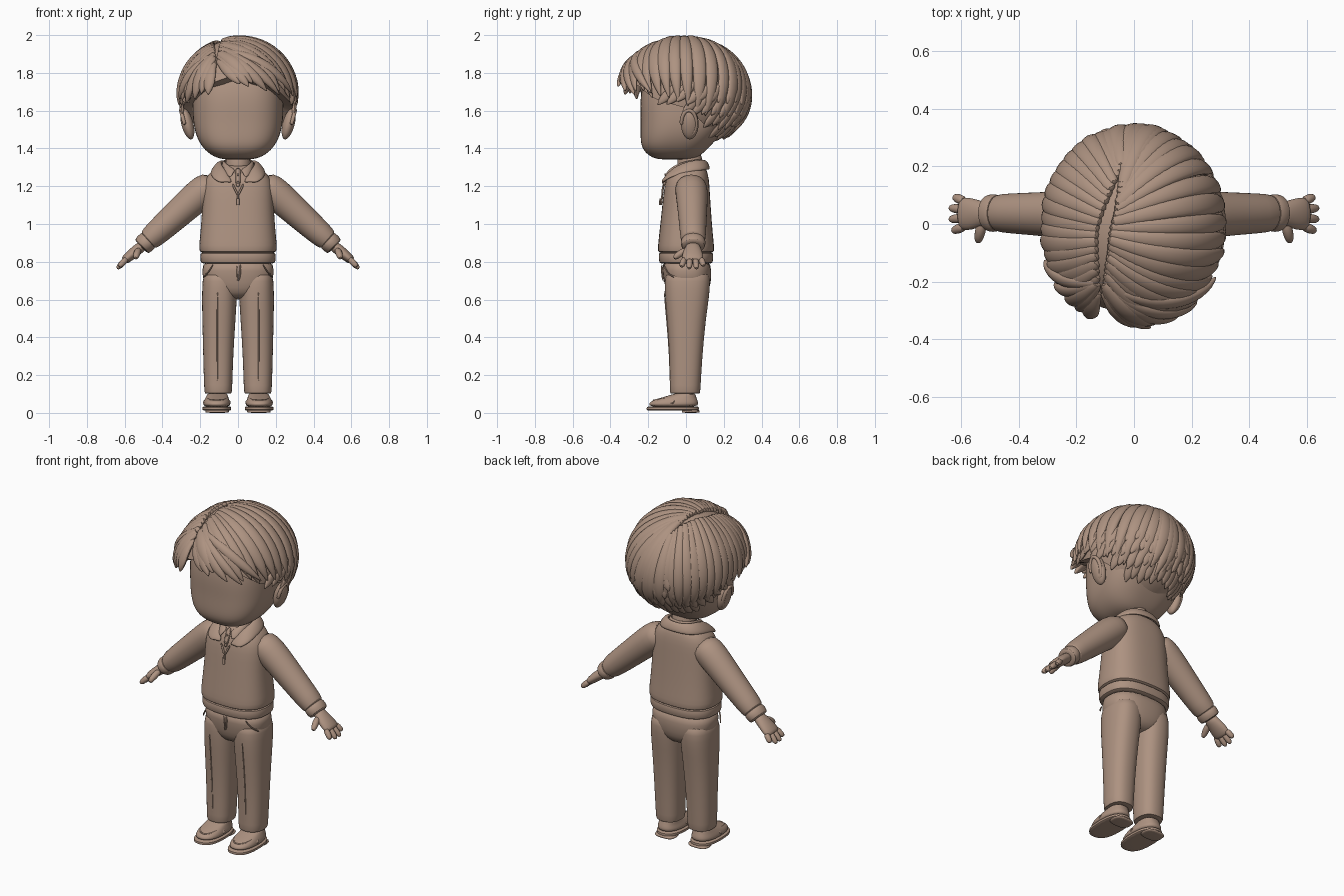
import bpy, bmesh, math, random
from mathutils import Vector as V

if "Cube" in bpy.data.objects:
    bpy.data.objects.remove(bpy.data.objects["Cube"])

random.seed(4)
clay = bpy.data.materials.new("clay brown")
clay.diffuse_color = (0.42, 0.29, 0.22, 1)
clay.use_nodes = True
clay.node_tree.nodes["Principled BSDF"].inputs["Base Color"].default_value = clay.diffuse_color


def finish(name, bm, sub=1, mirror=False, solid=0, angle=50):
    bmesh.ops.recalc_face_normals(bm, faces=bm.faces)
    me = bpy.data.meshes.new(name)
    bm.to_mesh(me)
    bm.free()
    me.materials.append(clay)
    ob = bpy.data.objects.new(name, me)
    bpy.context.collection.objects.link(ob)
    if mirror:
        m = ob.modifiers.new("mirror", 'MIRROR')
        m.use_mirror_merge = solid > 0
    if solid:
        m = ob.modifiers.new("thickness", 'SOLIDIFY')
        m.thickness, m.offset = solid, 0
    if sub:
        m = ob.modifiers.new("smooth", 'SUBSURF')
        m.levels = m.render_levels = sub
    bpy.context.view_layer.objects.active = ob
    ob.select_set(True)
    bpy.ops.object.shade_smooth_by_angle(angle=math.radians(angle))
    ob.select_set(False)
    return ob


def add_loft(bm, rings, n=16, e=2.0):
    """Skin over rings of (centre, half axis a, half axis b), superellipse power e."""
    loops = []
    for c, a, b in rings:
        loop = []
        for i in range(n):
            t = 2 * math.pi * i / n
            co, si = math.cos(t), math.sin(t)
            u = math.copysign(abs(co) ** (2 / e), co)
            v = math.copysign(abs(si) ** (2 / e), si)
            loop.append(bm.verts.new(V(c) + V(a) * u + V(b) * v))
        loops.append(loop)
    for p, q in zip(loops, loops[1:]):
        for i in range(n):
            bm.faces.new((p[i], p[(i + 1) % n], q[(i + 1) % n], q[i]))
    bm.faces.new(loops[0])
    bm.faces.new(loops[-1])


def stack(name, rows, n=24, e=2.5, **kw):
    """Vertical loft from rows of (z, x centre, y centre, half width, half depth)."""
    bm = bmesh.new()
    add_loft(bm, [((x, y, z), (rx, 0, 0), (0, ry, 0)) for z, x, y, rx, ry in rows], n, e)
    return finish(name, bm, **kw)


def path_rings(pts, up):
    """pts: (position, half width across, half thickness along up)."""
    out = []
    for i, (p, w, h) in enumerate(pts):
        t = (V(pts[min(i + 1, len(pts) - 1)][0]) - V(pts[max(i - 1, 0)][0])).normalized()
        u = V(up)
        u = (u - t * u.dot(t)).normalized()
        out.append((V(p), t.cross(u) * w, u * h))
    return out


def tube(name, paths, up=(0, 0, 1), n=10, e=2.0, **kw):
    bm = bmesh.new()
    for pts in paths:
        add_loft(bm, path_rings(pts, up), n, e)
    return finish(name, bm, **kw)


def line(pts, r):
    return [(p, r, r) for p in pts]


# --- head, neck, ears
stack("head", [(1.34, 0, -.06, .07, .08), (1.355, 0, -.06, .13, .13), (1.40, 0, -.06, .188, .178),
               (1.47, 0, -.03, .225, .212), (1.55, 0, 0, .24, .24), (1.65, 0, .01, .243, .255),
               (1.75, 0, .02, .235, .25), (1.85, 0, .02, .19, .2)], n=32, e=2.7, sub=2)
stack("neck", [(1.22, 0, .02, .07, .07), (1.3, 0, .02, .065, .065), (1.4, 0, .02, .07, .07)], e=2)
ear = []
for s in range(7):
    a = math.pi * (0.06 + 0.88 * s / 6)
    ear.append(((.268 - .022 * math.cos(a), .02, 1.53 - .084 * math.cos(a)), .034 * math.sin(a), .05 * math.sin(a)))
tube("ear", [ear], up=(0, 1, 0), n=14, mirror=True)
rim = [((.285 + .018 * math.sin(a), .015 + .04 * math.cos(a), 1.535 + .068 * math.sin(a)), .011, .011)
       for a in [math.radians(-70 + 260 * i / 12) for i in range(13)]]
tube("ear_rim", [rim], up=(1, 0, 0), n=8, mirror=True)

# --- hair: a cap with swept locks over it
C = V((0, 0, 1.68))


def lerp_table(x, table):
    for (x0, y0), (x1, y1) in zip(table, table[1:]):
        if x <= x1:
            return y0 + (y1 - y0) * (x - x0) / (x1 - x0)
    return table[-1][1]


def hairline(az):
    f = abs((math.degrees(az) + 90 + 180) % 360 - 180)
    return lerp_table(f, [(0, 1.80), (40, 1.73), (60, 1.66), (90, 1.61), (115, 1.50), (140, 1.43), (180, 1.41)])


def rz(d):
    return .315 if d >= 0 else .29


def scalp(d, r=1.0):
    return C + V((d.x * .312, d.y * .342, d.z * rz(d.z))) * r


def direction(az, z):
    s = max(-.97, min(.97, (z - C.z) / rz(z - C.z)))
    c = math.sqrt(1 - s * s)
    return V((c * math.cos(az), c * math.sin(az), s))


bm = bmesh.new()
N, M = 64, 14
loops = []
for j in range(1, M + 2):
    loop = []
    for i in range(N):
        az = 2 * math.pi * i / N
        lat = math.asin(direction(az, hairline(az)).z)
        a = math.pi / 2 + (lat - math.pi / 2) * min(j, M) / M
        d = V((math.cos(a) * math.cos(az), math.cos(a) * math.sin(az), math.sin(a)))
        loop.append(bm.verts.new(scalp(d, .95 if j <= M else .72)))
    loops.append(loop)
for p, q in zip(loops, loops[1:]):
    for i in range(N):
        bm.faces.new((p[i], p[(i + 1) % N], q[(i + 1) % N], q[i]))
bm.faces.new(loops[0])
finish("hair_cap", bm, sub=0)


def lock(bm, d0, d1, w, th, start=.5, lift=0.0, base=.96, steps=9, puff=0.0):
    pts = []
    for k in range(steps + 1):
        s = k / steps
        d = d0.slerp(d1, s)
        r = base + lift * s ** 3 + puff * math.sin(math.pi * s)
        wide = (start + (1 - start) * min(1, s / .45)) * (1 - max(0, (s - .6) / .4) ** 2 * .93)
        pts.append((scalp(d, r), w * wide, th * (.55 + .45 * wide) * (1 if s < .99 else .3)))
    rings = []
    for k, (p, w_, h_) in enumerate(pts):
        t = (pts[min(k + 1, steps)][0] - pts[max(k - 1, 0)][0]).normalized()
        u = p - C
        u = (u - t * u.dot(t)).normalized()
        rings.append((p, t.cross(u) * w_, u * h_))
    add_loft(bm, rings, 8)


def part(t, side):
    x = lerp_table(t, [(0, -.12), (.5, -.11), (1, -.03)]) + side * .014
    y = -.24 + .44 * t
    d = V((x / .312, y / .342, 0))
    d.z = math.sqrt(max(.02, 1 - d.length_squared))
    return d.normalized()


bm = bmesh.new()
for side, count, a0, a1 in ((1, 24, -88, 100), (-1, 20, -118, -262)):
    for i in range(count):
        t = i / (count - 1)
        az = math.radians(a0 + (a1 - a0) * t)
        z = hairline(az) + lerp_table(t, [(0, -.05), (.3, 0), (.5, .03), (1, .09)]) + random.uniform(-.02, .02)
        lock(bm, part(t ** .9, side), direction(az, z), .036 + .008 * random.random(), .02,
             start=.6, lift=.09 * (1 - t) ** 2 + .03 * random.random(),
             base=.955 + .02 * random.random(), puff=.05 * (1 - t))
# front fringe wisps with outward tips
for az, z, w in ((-62, 1.70, .035), (-48, 1.68, .03), (-30, 1.69, .03), (-134, 1.66, .035), (-146, 1.64, .03),
                 (-160, 1.66, .03), (-76, 1.74, .04)):
    a = math.radians(az)
    s = 1 if az > -90 else -1
    lock(bm, part(.08, s), direction(a, z), w, .02, start=.6, lift=.08, base=.98, puff=.06)
finish("hair_locks", bm, sub=1)

# layered tufts around sides and back
bm = bmesh.new()
for row, z in enumerate((1.45, 1.51, 1.575, 1.64)):
    for i in range(30):
        az = math.radians(-40 + 260 * (i + .5 * (row % 2)) / 29)
        zz = z + random.uniform(-.012, .012)
        if zz < hairline(az) - .015:
            continue
        lean = math.radians(9 if math.cos(az) > 0 else -9) * abs(math.cos(az))
        lock(bm, direction(az + lean, zz + .11), direction(az - lean, zz), .027, .014,
             start=.5, lift=.045, base=.955 + .005 * row, steps=6)
finish("hair_tufts", bm, sub=1)

# --- sweater
stack("sweater_body", [(.845, 0, 0, .19, .135), (.852, 0, 0, .204, .15), (.88, 0, 0, .208, .15),
                       (.95, 0, 0, .2, .142), (1.08, 0, .002, .19, .13), (1.18, 0, .004, .188, .122),
                       (1.24, 0, .008, .176, .114), (1.285, 0, .015, .14, .096), (1.315, 0, .02, .08, .075)],
      n=28, e=2.6)
stack("sweater_hem", [(.79, 0, 0, .185, .13), (.793, 0, 0, .198, .142), (.82, 0, 0, .201, .146),
                      (.848, 0, 0, .2, .145), (.852, 0, 0, .185, .13)], n=28, e=2.6)
tube("sleeve", [[((.12, .025, 1.215), .07, .08), ((.17, .028, 1.185), .088, .088),
                 ((.23, .032, 1.135), .085, .085), ((.34, .035, 1.035), .076, .076),
                 ((.44, .037, .945), .068, .07), ((.475, .038, .914), .06, .066), ((.48, .038, .91), .045, .05)]],
     up=(0, 1, 0), n=18, mirror=True)
tube("cuff", [[((.47, .038, .918), .045, .05), ((.473, .038, .915), .054, .064), ((.49, .038, .9), .056, .068),
               ((.51, .038, .882), .053, .063), ((.513, .038, .879), .04, .048)]], up=(0, 1, 0), n=18, mirror=True)

# --- hands
tube("palm", [[((.495, .038, .893), .03, .035), ((.53, .036, .866), .03, .045), ((.565, .035, .838), .029, .058),
               ((.595, .035, .812), .025, .058), ((.605, .035, .803), .018, .05)]], up=(0, 1, 0), n=14, mirror=True)
fingers = []
for k, reach in enumerate((.036, .044, .044, .032)):
    y, dy = -.008 + .029 * k, (-.014, -.004, .005, .013)[k]
    for_r = .0185
    p = lambda s: (.588 + reach * s, y + dy * s, .818 - reach * 1.05 * s)
    fingers.append([(p(0), for_r, for_r * .9), (p(.5), for_r, for_r), (p(.95), for_r * .9, for_r * .9),
                    (p(1.2), for_r * .45, for_r * .45)])
fingers.append([((.525, .01, .865), .02, .02), ((.535, -.03, .845), .021, .021),
                ((.54, -.052, .828), .018, .018), ((.542, -.064, .816), .009, .009)])
tube("fingers", fingers, up=(.3, 1, .8), n=8, mirror=True)


# --- collars
def collar(name, inner, outer, thick):
    bm = bmesh.new()
    a = [bm.verts.new(p) for p in inner]
    b = [bm.verts.new(p) for p in outer]
    m = [bm.verts.new((V(p) + V(q)) / 2 + V((0, 0, .012))) for p, q in zip(inner, outer)]
    for r, s in ((a, m), (m, b)):
        for i in range(len(r) - 1):
            bm.faces.new((r[i], r[i + 1], s[i + 1], s[i]))
    finish(name, bm, sub=2, mirror=True, solid=thick)


collar("sweater_collar",
       [(0, .098, 1.335), (.065, .085, 1.335), (.092, .03, 1.335), (.085, -.04, 1.31), (.06, -.085, 1.275), (.02, -.12, 1.21)],
       [(0, .128, 1.29), (.1, .112, 1.285), (.142, .04, 1.28), (.145, -.04, 1.262), (.135, -.1, 1.24), (.095, -.132, 1.215)], .018)
collar("shirt_collar",
       [(0, .085, 1.34), (.055, .07, 1.34), (.078, .02, 1.335), (.06, -.045, 1.315), (.008, -.085, 1.285)],
       [(0, .095, 1.31), (.065, .08, 1.31), (.09, .02, 1.305), (.075, -.08, 1.275), (.038, -.122, 1.235)], .012)
tube("shirt_placket", [[((0, -.075, 1.3), .016, .006), ((0, -.105, 1.25), .016, .008), ((0, -.12, 1.19), .011, .006)]],
     up=(0, 1, 0), n=8, e=4)
tube("shirt_buttons", [[((0, y, z), .007, .007), ((0, y - .008, z), .006, .006)]
                       for y, z in ((-.106, 1.262), (-.118, 1.22))], n=10, sub=0)
tube("neck_opening_trim", [line([(.03, -.118, 1.215), (.014, -.124, 1.18), (0, -.127, 1.15)], .006)],
     up=(0, 1, 0), n=8, mirror=True)
tube("zip", [line([(0, -.125, 1.16), (0, -.132, 1.1)], .005),
             [((0, -.135, 1.135), .009, .006), ((0, -.138, 1.1), .007, .005)]], up=(0, 1, 0), n=8, sub=0)

# --- trousers
stack("hips", [(.60, 0, .008, .05, .07), (.635, 0, .008, .14, .11), (.69, 0, .008, .184, .125),
               (.75, 0, .006, .192, .13), (.82, 0, 0, .188, .128)], n=28, e=2.5)
stack("trouser_leg", [(.105, .105, -.005, .06, .068), (.1, .105, -.005, .072, .08), (.12, .105, -.005, .075, .082),
                      (.3, .105, .0, .08, .087), (.5, .101, .002, .089, .104), (.62, .098, .006, .094, .119),
                      (.70, .097, .008, .092, .122), (.76, .095, .008, .085, .115)], n=20, e=2.4, mirror=True)
tube("trouser_fly", [line([(.012, -.127, .79), (.013, -.128, .74), (.002, -.12, .695)], .006),
                     line([(-.006, -.127, .79), (-.003, -.12, .69)], .004)], up=(0, 1, 0), n=6)
tube("pocket_seam", [line([(.13, -.116, .79), (.155, -.106, .745), (.187, -.06, .715)], .005)],
     up=(0, 1, 0), n=6, mirror=True)
tube("trouser_crease", [line([(.108, -.117, .66), (.11, -.102, .5), (.11, -.085, .3), (.108, -.083, .13)], .004)],
     up=(0, 1, 0), n=6, mirror=True)

# --- loafers
stack("ankle", [(.05, .108, 0, .048, .05), (.14, .108, 0, .045, .048)], n=14, e=2, mirror=True)
stack("shoe_sole", [(.012, .112, -.07, .07, .133), (.014, .112, -.07, .077, .14), (.032, .112, -.07, .077, .14),
                    (.035, .112, -.07, .07, .132)], e=2.5, mirror=True)
stack("shoe_heel", [(0, .11, .025, .06, .045), (.004, .11, .025, .064, .048), (.02, .11, .025, .064, .048)],
      e=3, mirror=True)
stack("shoe_upper", [(.03, .112, -.068, .071, .132), (.05, .112, -.066, .073, .132), (.068, .112, -.058, .067, .12),
                     (.082, .111, -.035, .06, .09), (.1, .109, -.008, .054, .058), (.104, .109, -.006, .045, .048)],
      e=2.4, mirror=True)
tube("shoe_strap", [[((.04, -.075, .045), .018, .006), ((.056, -.078, .072), .018, .007), ((.085, -.08, .085), .018, .007),
                     ((.112, -.08, .088), .018, .007), ((.139, -.08, .085), .018, .007),
                     ((.168, -.078, .072), .018, .007), ((.184, -.075, .045), .018, .006)]],
     up=(.01, -.3, 1), n=8, e=4, mirror=True)
seam = [(.112 + .05 * math.cos(a), -.09 + .082 * math.sin(a), .076 + .01 * math.sin(a))
        for a in [math.radians(180 + 180 * i / 12) for i in range(13)]]
tube("shoe_toe_seam", [line(seam, .006)], n=6, mirror=True)
